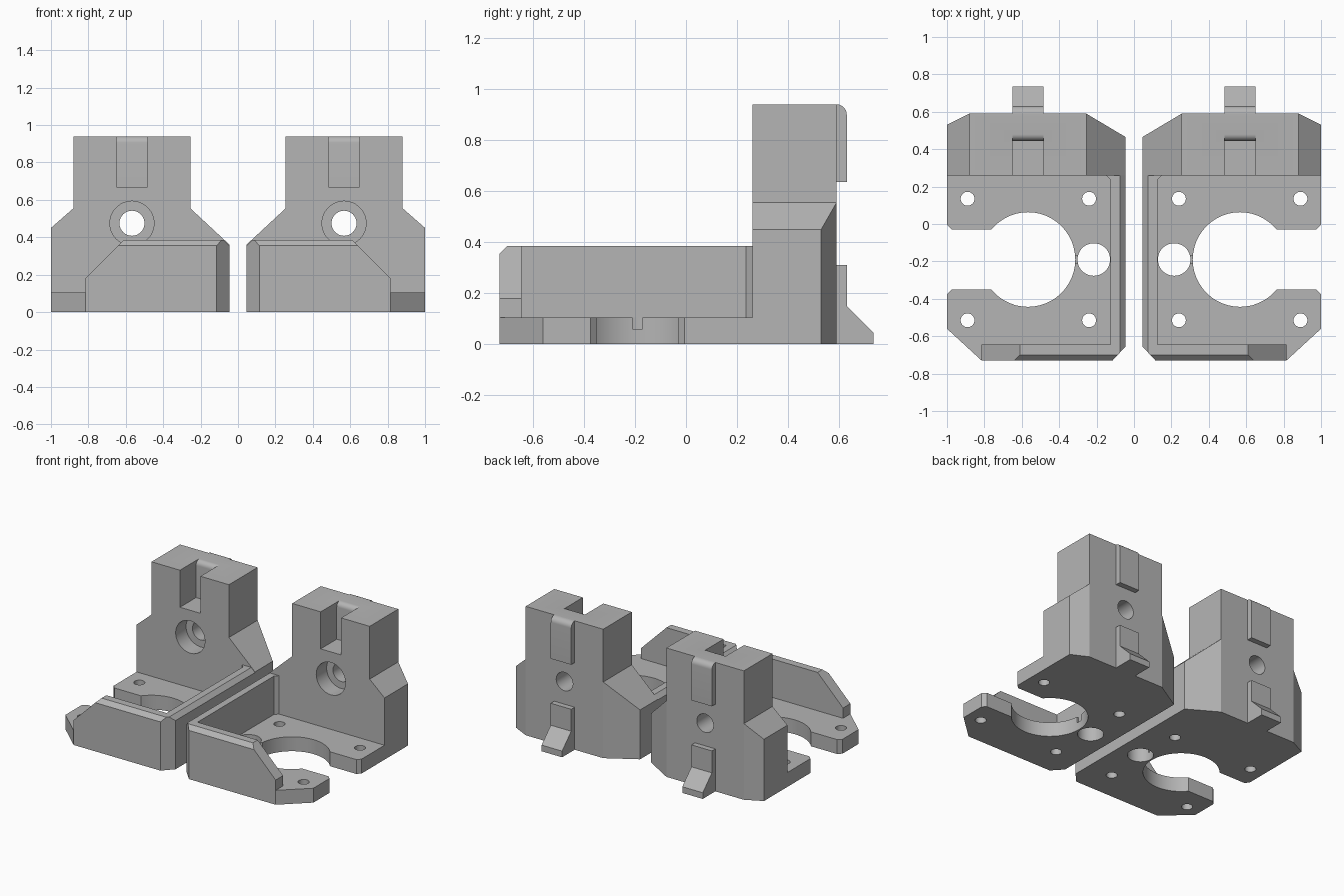
import bpy, bmesh, math
from mathutils import Vector

cube = bpy.data.objects.get("Cube")
if cube:
    bpy.data.objects.remove(cube, do_unlink=True)

grey = bpy.data.materials.new("plain grey")
grey.use_nodes = True
COLOUR = (0.46, 0.46, 0.46, 1)
grey.diffuse_color = COLOUR
grey.node_tree.nodes["Principled BSDF"].inputs["Base Color"].default_value = COLOUR


def prism(name, points, axis, lo, hi):
    """Extrude a 2D profile along an axis; profiles are XY, XZ or YZ."""
    def place(p, d):
        return {"x": (d, *p), "y": (p[0], d, p[1]), "z": (*p, d)}[axis]
    bm = bmesh.new()
    face = bm.faces.new([bm.verts.new(place(p, lo)) for p in points])
    new = bmesh.ops.extrude_face_region(bm, geom=[face])["geom"]
    shift = Vector(place((0, 0), hi - lo))
    bmesh.ops.translate(bm, vec=shift, verts=[g for g in new if isinstance(g, bmesh.types.BMVert)])
    bmesh.ops.recalc_face_normals(bm, faces=bm.faces)
    mesh = bpy.data.meshes.new(name)
    bm.to_mesh(mesh)
    bm.free()
    mesh.materials.append(grey)
    obj = bpy.data.objects.new(name, mesh)
    bpy.context.collection.objects.link(obj)
    return obj


def arc(cx, cy, r, start, end, steps):
    angles = [math.radians(start + (end - start) * i / steps) for i in range(steps + 1)]
    return [(cx + r * math.cos(a), cy + r * math.sin(a)) for a in angles]


def cylinder(name, cx, cy, r, axis, lo, hi):
    return prism(name, arc(cx, cy, r, 0, 360, 48)[:-1], axis, lo, hi)


def rect(a, b, c, d):
    return [(a, c), (b, c), (b, d), (a, d)]


def finish(obj, cutters=()):
    """Cut the part, mirror it to the other bracket and bake the result."""
    for c in cutters:
        c.hide_render = True
        mod = obj.modifiers.new("cut", "BOOLEAN")
        mod.operation, mod.solver, mod.object = "DIFFERENCE", "EXACT", c
    mirror = obj.modifiers.new("mirror", "MIRROR")
    mirror.use_mirror_merge = False
    graph = bpy.context.evaluated_depsgraph_get()
    mesh = bpy.data.meshes.new_from_object(obj.evaluated_get(graph))
    obj.modifiers.clear()
    obj.data = mesh
    for c in cutters:
        bpy.data.objects.remove(c, do_unlink=True)
    bpy.ops.object.select_all(action="DESELECT")
    obj.select_set(True)
    bpy.context.view_layer.objects.active = obj
    bpy.ops.object.shade_smooth_by_angle(angle=math.radians(25))


INNER, OUTER = 0.045, 1.0        # bracket sides
FRONT, MID, BACK = -0.73, 0.26, 0.59
PLATE, WALL, TOP = 0.105, 0.385, 0.94
CX, CY = 0.567, -0.19            # motor opening centre
TAB = (0.485, 0.65)              # width of slot, hook and foot

# Motor plate, with an open round cut-out
base = prism("motor_plate", [
    (INNER, MID), (INNER, -0.655), (0.115, FRONT), (0.815, FRONT), (OUTER, -0.56),
    (OUTER, -0.375), (0.975, -0.35), (0.85, -0.35), (0.85, -0.03), (0.975, -0.03),
    (OUTER, -0.005), (OUTER, MID)], "z", 0, PLATE)
cuts = [cylinder("motor_cut", CX, CY, 0.253, "z", -0.1, 0.2),
        prism("slot_cut", rect(CX, 0.9, -0.35, -0.03), "z", -0.1, 0.2),
        cylinder("rod_cut", 0.215, CY, 0.087, "z", -0.1, 0.2),
        prism("slit_cut", rect(0.25, 0.4, CY - 0.02, CY + 0.02), "z", 0.06, 0.2)]
cuts += [cylinder("screw_cut", x, y, 0.037, "z", -0.1, 0.2)
         for x in (0.24, 0.89) for y in (0.135, -0.515)]
finish(base, cuts)

# L-shaped guard wall with chamfered outer top edges and a sloped end
wall = prism("guard_wall", [
    (INNER, MID), (INNER, -0.655), (0.115, FRONT), (0.815, FRONT), (0.815, -0.645),
    (0.125, -0.645), (0.125, 0.235), (0.15, MID)], "z", PLATE, WALL)
finish(wall, [
    prism("slope_cut", [(0.915, 0.08), (0.51, 0.485), (0.915, 0.485)], "y", -0.8, -0.6),
    prism("side_chamfer", [(0.025, 0.335), (0.095, 0.405), (0.025, 0.405)], "y", -0.9, 0.4),
    prism("front_chamfer", [(-0.75, 0.335), (-0.68, 0.405), (-0.75, 0.405)], "x", 0, 0.9)])

# Upright block with shoulders, rear chamfers, strap slot and stepped bore
block = prism("upright_block", [
    (INNER, 0), (OUTER, 0), (OUTER, 0.45), (0.88, 0.555), (0.88, TOP),
    (0.255, TOP), (0.255, 0.555), (INNER, 0.36)], "y", MID, BACK)
slot = [(0.2, 0.67), (0.445, 0.67)] + arc(0.48, 0.905, 0.035, 180, 90, 8) + [(0.48, 1), (0.2, 1)]
finish(block, [
    prism("outer_cut", [(0.88, BACK), (1.12, 0.47), (1.12, 0.7), (0.88, 0.7)], "z", -0.1, 1),
    prism("inner_cut", [(0.255, BACK), (-0.165, 0.34), (-0.165, 0.7), (0.255, 0.7)], "z", -0.1, 1),
    prism("strap_cut", slot, "x", *TAB),
    cylinder("counterbore", CX, 0.475, 0.118, "y", 0.2, 0.38),
    cylinder("bore", CX, 0.475, 0.067, "y", 0.3, 0.7)])

# Rounded rear hook and sloped rear foot
finish(prism("rear_hook", [(BACK, 0.635), (0.63, 0.635)] + arc(BACK, 0.9, 0.04, 0, 90, 8),
             "x", *TAB))
finish(prism("rear_foot", [(BACK, 0), (0.735, 0), (0.735, 0.045), (0.63, 0.15),
                           (0.63, 0.31), (BACK, 0.31)], "x", *TAB))
